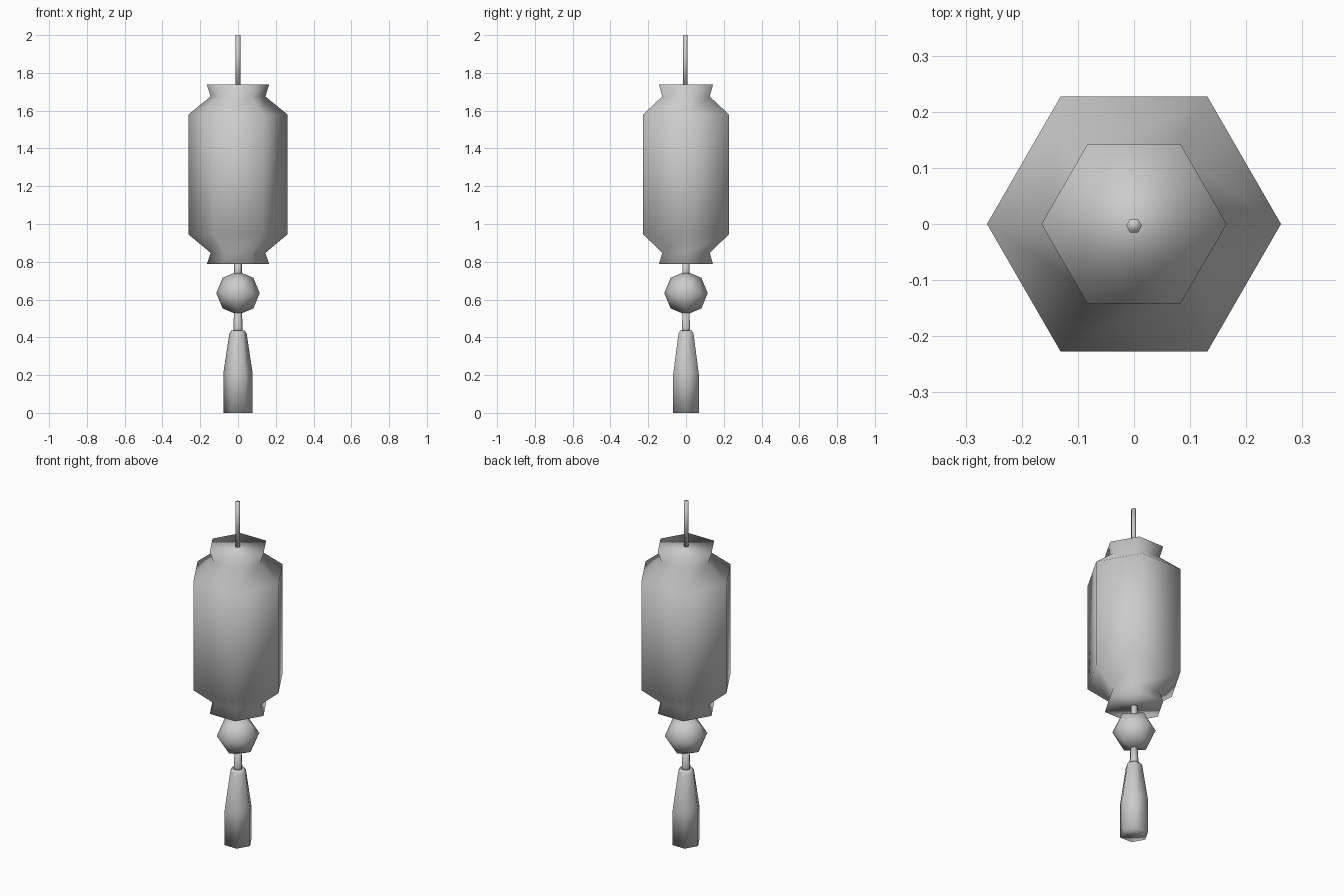
import bpy, bmesh, math
from itertools import product
from mathutils import Vector

if "Cube" in bpy.data.objects:
    bpy.data.objects.remove(bpy.data.objects["Cube"])

grey = bpy.data.materials.new("plain_grey")
grey.diffuse_color = (0.6, 0.6, 0.6, 1)
grey.use_nodes = True
grey.node_tree.nodes["Principled BSDF"].inputs["Base Color"].default_value = grey.diffuse_color


def finish(name, bm):
    bmesh.ops.recalc_face_normals(bm, faces=bm.faces)
    for f in bm.faces:
        f.smooth = True
    mesh = bpy.data.meshes.new(name)
    bm.to_mesh(mesh)
    bm.free()
    mesh.materials.append(grey)
    obj = bpy.data.objects.new(name, mesh)
    bpy.context.collection.objects.link(obj)
    return obj


def hex_lathe(name, profile, y=0.0):
    """Closed six-sided turned shape from (radius, z) pairs."""
    bm = bmesh.new()
    rings = [[bm.verts.new((r * math.cos(i * math.pi / 3),
                            y + r * math.sin(i * math.pi / 3), z))
              for i in range(6)] for r, z in profile]
    for a, b in zip(rings, rings[1:]):
        for i in range(6):
            j = (i + 1) % 6
            bm.faces.new((a[i], a[j], b[j], b[i]))
    bm.faces.new(rings[0][::-1])
    bm.faces.new(rings[-1])
    return finish(name, bm)


# Lantern with flared collars at both ends
hex_lathe("lantern_body", [(0.165, 0.787), (0.145, 0.847), (0.262, 0.945),
                           (0.262, 1.58), (0.145, 1.675), (0.165, 1.738)])

# Hanging cord above, short cord between lantern and bead
hex_lathe("hanging_cord", [(0.014, 1.73), (0.014, 2.0)], y=-0.003)
hex_lathe("bead_cord", [(0.02, 0.70), (0.02, 0.80)])

# Bead: octahedron divided once and rounded
bm = bmesh.new()
for p in product((-1, 0, 1), repeat=3):
    if sum(map(abs, p)) in (1, 2):
        bm.verts.new(Vector(p).normalized() * 0.115 + Vector((0, 0, 0.634)))
bmesh.ops.convex_hull(bm, input=bm.verts)
finish("bead", bm)

# Tassel with its neck
hex_lathe("tassel_neck", [(0.025, 0.425), (0.025, 0.45), (0.02, 0.55)])
hex_lathe("tassel", [(0.078, 0.0), (0.078, 0.207), (0.046, 0.42), (0.036, 0.435)])
